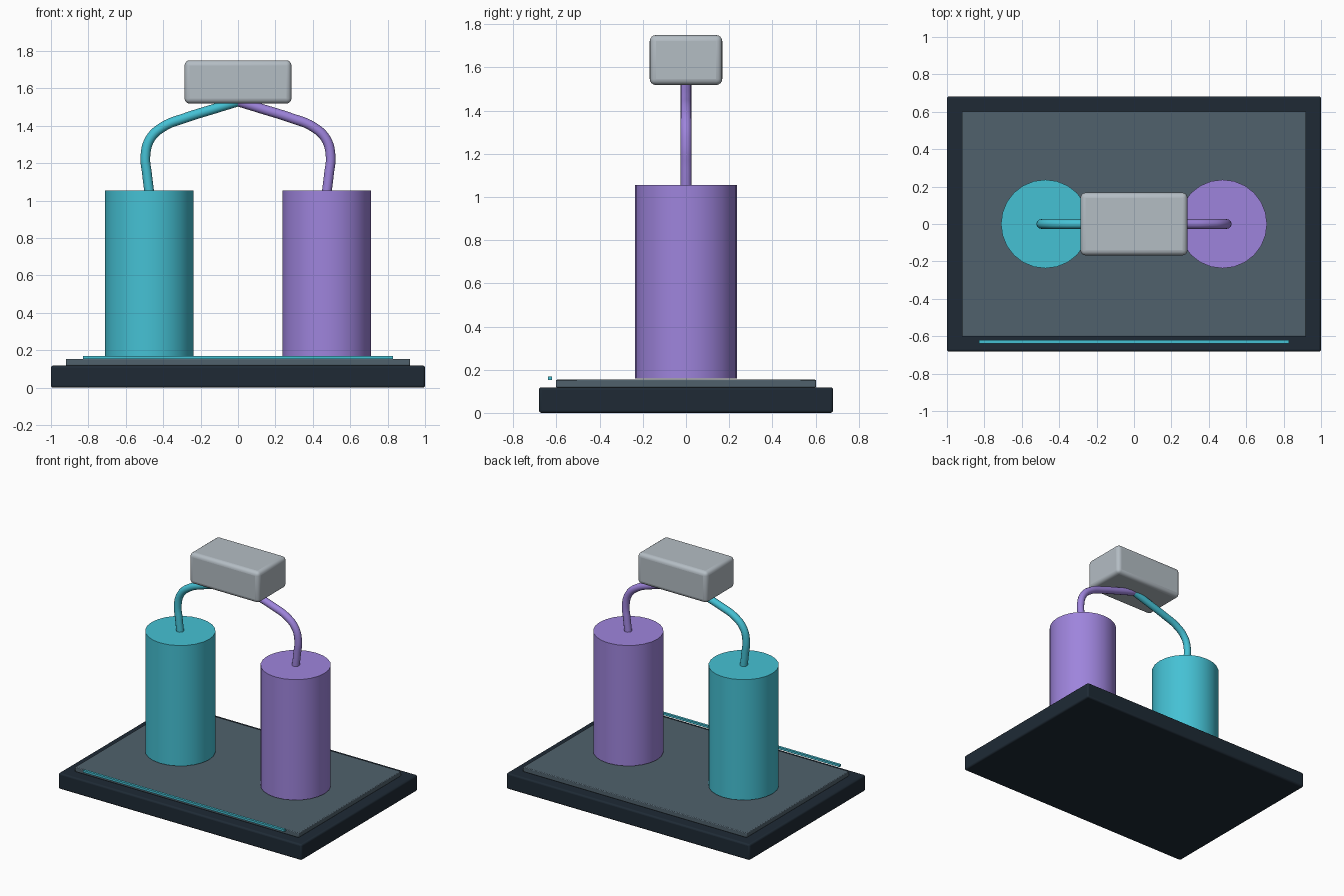
import bpy
from math import radians

if "Cube" in bpy.data.objects:
    bpy.data.objects.remove(bpy.data.objects["Cube"])


def material(name, hex_color):
    rgb = [int(hex_color[i:i + 2], 16) / 255 for i in (0, 2, 4)]
    lin = [c / 12.92 if c <= 0.04045 else ((c + 0.055) / 1.055) ** 2.4 for c in rgb]
    m = bpy.data.materials.new(name)
    m.diffuse_color = (*lin, 1)
    m.use_nodes = True
    m.node_tree.nodes["Principled BSDF"].inputs["Base Color"].default_value = m.diffuse_color
    return m


dark = material("dark_navy", "1E2A35")
slate = material("slate", "50616C")
silver = material("silver", "B4BDC4")
cyan = material("cyan", "45C1D4")
purple = material("purple", "9E84DC")


def box(name, x, y, z0, z1, mat, bevel=0.0, segments=3, cy=0.0):
    bpy.ops.mesh.primitive_cube_add(size=1, location=(0, cy, (z0 + z1) / 2))
    ob = bpy.context.object
    ob.name = name
    ob.scale = (x, y, z1 - z0)
    bpy.ops.object.transform_apply(location=False, rotation=False, scale=True)
    ob.data.materials.append(mat)
    if bevel:
        b = ob.modifiers.new("bevel", 'BEVEL')
        b.width, b.segments = bevel, segments
        bpy.ops.object.shade_smooth_by_angle(angle=radians(35))
    return ob


# stacked base, inset deck and front accent strip
box("base", 2.0, 1.364, 0.0, 0.118, dark, 0.012)
box("deck_plate", 1.84, 1.204, 0.118, 0.154, slate, 0.005, 2)
box("front_strip", 1.655, 0.018, 0.152, 0.168, cyan, cy=-0.63)

# rounded block bridging the two tubes
box("top_block", 0.572, 0.336, 1.519, 1.75, silver, 0.028, 4)

# tube centreline for the right side (x, z), mirrored for the left
PATH = [(0.474, 1.04), (0.486, 1.14), (0.495, 1.24), (0.47, 1.33),
        (0.40, 1.395), (0.28, 1.443), (0.14, 1.487), (0.0, 1.53)]

for side, s, mat in (("left", -1, cyan), ("right", 1, purple)):
    # upright canister
    bpy.ops.mesh.primitive_cylinder_add(vertices=24, radius=0.237, depth=0.895,
                                        location=(s * 0.474, 0, 0.6075))
    can = bpy.context.object
    can.name = side + "_canister"
    can.data.materials.append(mat)
    bpy.ops.object.shade_smooth_by_angle(angle=radians(30))

    # bent tube up to the block
    cu = bpy.data.curves.new(side + "_tube", 'CURVE')
    cu.dimensions = '3D'
    cu.bevel_depth = 0.026
    cu.bevel_resolution = 4
    cu.resolution_u = 6
    cu.use_fill_caps = True
    sp = cu.splines.new('BEZIER')
    sp.bezier_points.add(len(PATH) - 1)
    for p, (x, z) in zip(sp.bezier_points, PATH):
        p.co = (s * x, 0, z)
        p.handle_left_type = p.handle_right_type = 'AUTO'
    cu.materials.append(mat)
    tube = bpy.data.objects.new(side + "_tube", cu)
    bpy.context.collection.objects.link(tube)
